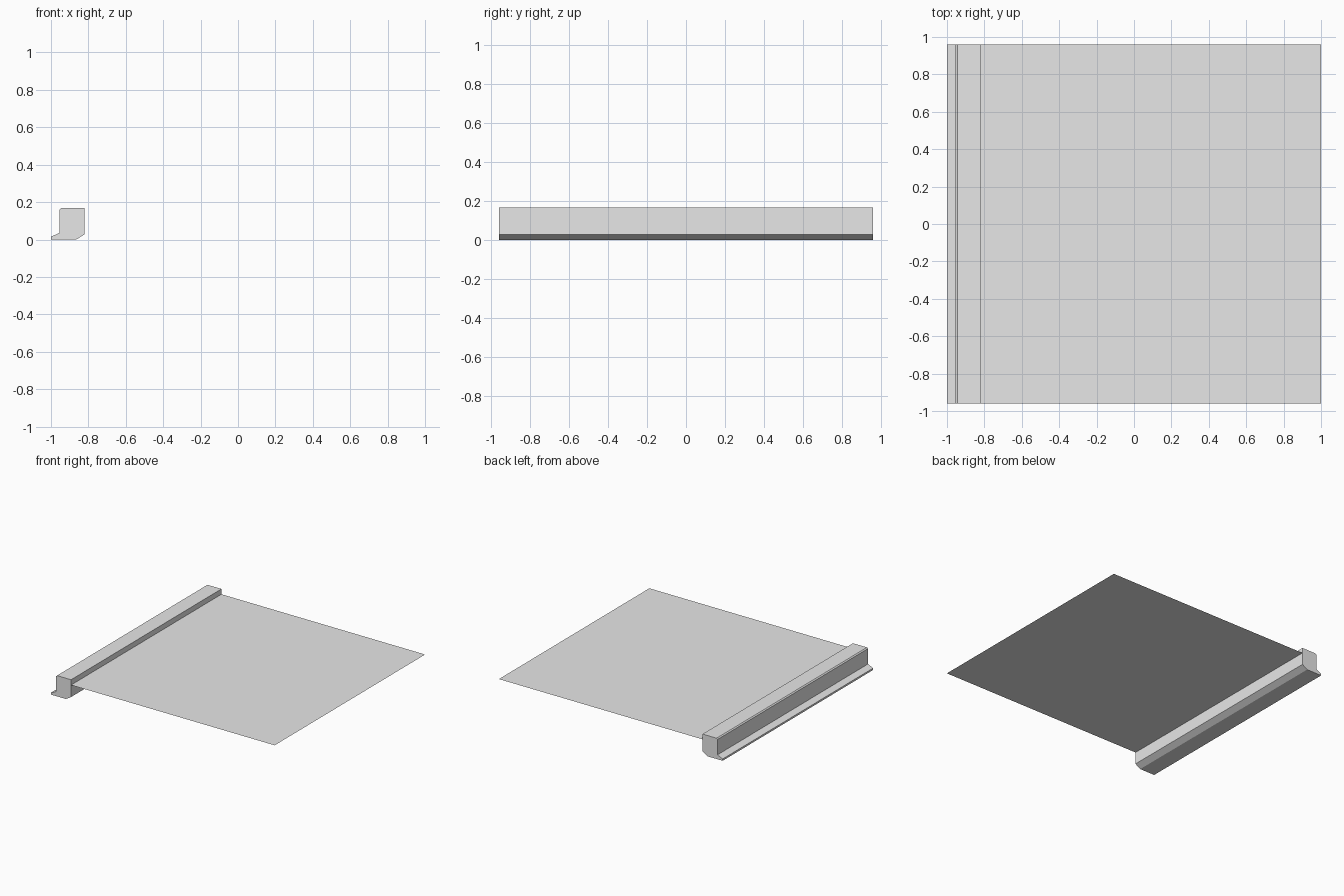
import bpy
import bmesh

cube = bpy.data.objects.get("Cube")
if cube:
    bpy.data.objects.remove(cube, do_unlink=True)

HALF_DEPTH = 0.96   # half length of the rail along y
RAIL_SIDE = -0.82   # inner face of the rail
SHEET_Z = 0.125     # height of the thin sheet

# Single plain grey
grey = bpy.data.materials.new("light grey")
grey.use_nodes = True
colour = (0.8, 0.8, 0.8, 1.0)
grey.diffuse_color = colour
grey.node_tree.nodes["Principled BSDF"].inputs["Base Color"].default_value = colour


def add_object(name, bm):
    mesh = bpy.data.meshes.new(name)
    bm.to_mesh(mesh)
    bm.free()
    mesh.materials.append(grey)
    obj = bpy.data.objects.new(name, mesh)
    bpy.context.collection.objects.link(obj)
    return obj


# Edge rail: profile with an outer lip and a chamfered foot, extruded along y
profile = [(-1, 0), (-0.865, 0), (RAIL_SIDE, 0.028), (RAIL_SIDE, 0.168),
           (-0.945, 0.168), (-0.954, 0.16), (-0.954, 0.036), (-1, 0.015)]
bm = bmesh.new()
end = bm.faces.new([bm.verts.new((x, -HALF_DEPTH, z)) for x, z in profile])
grown = bmesh.ops.extrude_face_region(bm, geom=[end], use_keep_orig=True)
moved = [v for v in grown["geom"] if isinstance(v, bmesh.types.BMVert)]
bmesh.ops.translate(bm, verts=moved, vec=(0, 2 * HALF_DEPTH, 0))
bmesh.ops.recalc_face_normals(bm, faces=bm.faces)
add_object("edge_rail", bm)

# Flat sheet reaching out from the rail
bm = bmesh.new()
corners = [(RAIL_SIDE, -HALF_DEPTH), (1, -HALF_DEPTH), (1, HALF_DEPTH), (RAIL_SIDE, HALF_DEPTH)]
bm.faces.new([bm.verts.new((x, y, SHEET_Z)) for x, y in corners])
add_object("flat_sheet", bm)
